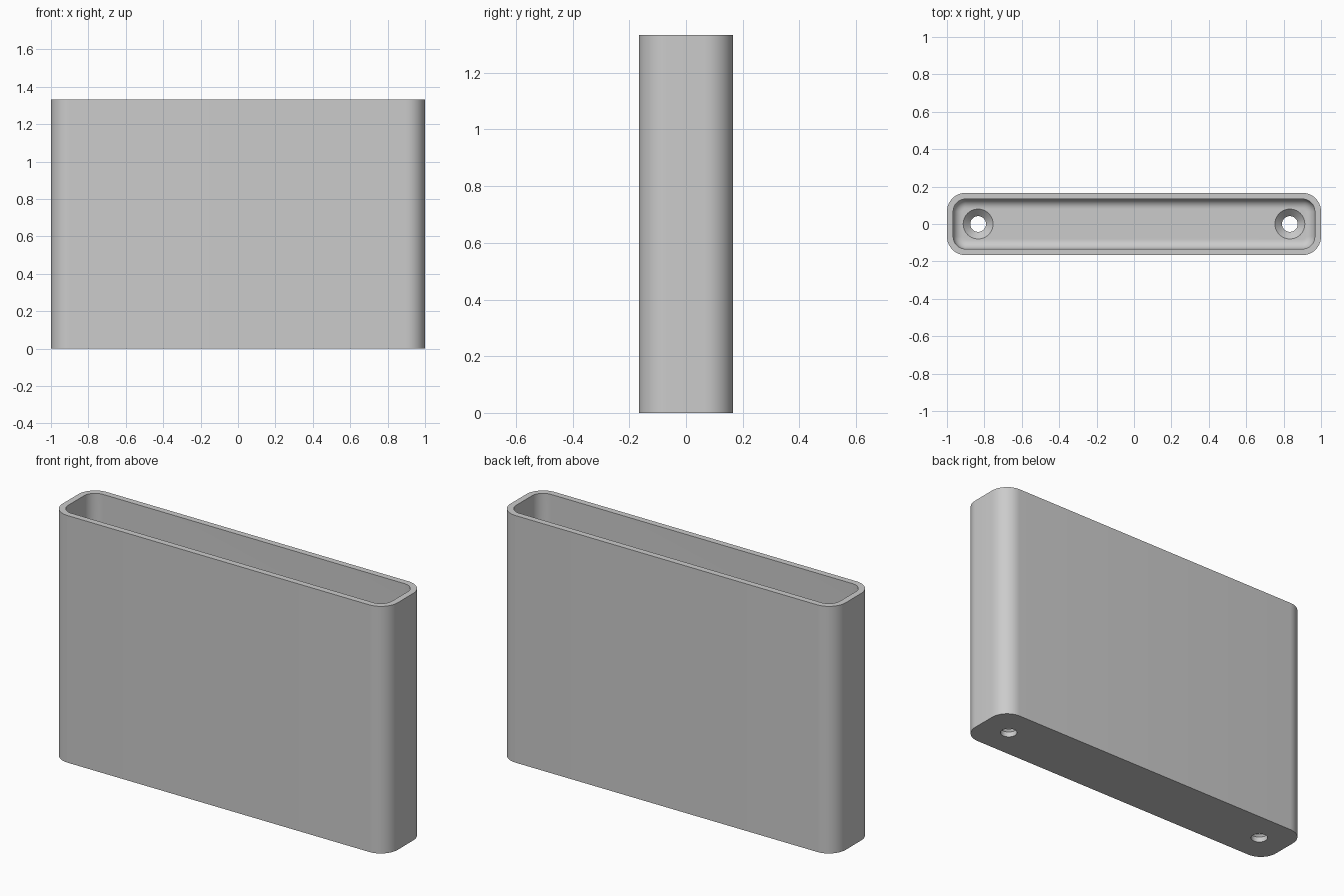
import bpy, bmesh
from math import sin, cos, pi

cube = bpy.data.objects.get("Cube")
if cube:
    bpy.data.objects.remove(cube, do_unlink=True)

HALF_X, HALF_Y, HEIGHT = 1.0, 1 / 6, 4 / 3
CORNER, WALL, FLOOR, FILLET = 0.1, 1 / 30, 1 / 15, 0.05
HOLE_X, HOLE_R, SINK_R = 5 / 6, 0.042, 0.08

grey = bpy.data.materials.new("light grey")
grey.use_nodes = True
grey.diffuse_color = (0.6, 0.6, 0.6, 1)
grey.node_tree.nodes["Principled BSDF"].inputs["Base Color"].default_value = (0.6, 0.6, 0.6, 1)


def rounded_ring(inset, z, steps=12):
    """Rounded rectangle, moved inward from the outer outline."""
    r = CORNER - inset
    cx, cy = HALF_X - CORNER, HALF_Y - CORNER
    points = []
    for q, (sx, sy) in enumerate([(1, 1), (-1, 1), (-1, -1), (1, -1)]):
        for i in range(steps + 1):
            a = (q + i / steps) * pi / 2
            points.append((sx * cx + r * cos(a), sy * cy + r * sin(a), z))
    return points


def round_ring(x, r, z, n=48):
    return [(x + r * cos(2 * pi * i / n), r * sin(2 * pi * i / n), z) for i in range(n)]


def loft(name, rings):
    """Closed solid through a stack of rings, capped at both ends."""
    bm = bmesh.new()
    loops = [[bm.verts.new(p) for p in ring] for ring in rings]
    for a, b in zip(loops, loops[1:]):
        for i in range(len(a)):
            j = (i + 1) % len(a)
            bm.faces.new((a[i], a[j], b[j], b[i]))
    bm.faces.new(loops[0][::-1])
    bm.faces.new(loops[-1])
    bmesh.ops.recalc_face_normals(bm, faces=bm.faces)
    mesh = bpy.data.meshes.new(name)
    bm.to_mesh(mesh)
    bm.free()
    mesh.materials.append(grey)
    obj = bpy.data.objects.new(name, mesh)
    bpy.context.collection.objects.link(obj)
    return obj


# Holder: outer wall, rim, inner wall, filleted inside floor
rings = [rounded_ring(0, 0), rounded_ring(0, HEIGHT), rounded_ring(WALL, HEIGHT)]
for i in range(9):
    a = i / 8 * pi / 2
    rings.append(rounded_ring(WALL + FILLET * (1 - cos(a)), FLOOR + FILLET * (1 - sin(a))))
holder = loft("holder_body", rings)

# Countersunk screw holes through the floor
for side, x in (("left", HOLE_X), ("right", -HOLE_X)):
    cutter = loft(side + "_screw_hole_cutter", [
        round_ring(x, HOLE_R, -0.1),
        round_ring(x, HOLE_R, FLOOR - (SINK_R - HOLE_R)),
        round_ring(x, SINK_R, FLOOR),
        round_ring(x, SINK_R, FLOOR + 0.1)])
    cutter.hide_render = True
    cut = holder.modifiers.new(side + "_screw_hole", 'BOOLEAN')
    cut.operation = 'DIFFERENCE'
    cut.solver = 'EXACT'
    cut.object = cutter
    bpy.ops.object.select_all(action='DESELECT')
    holder.select_set(True)
    bpy.context.view_layer.objects.active = holder
    bpy.ops.object.modifier_apply(modifier=cut.name)
    bpy.data.objects.remove(cutter, do_unlink=True)

bpy.ops.object.shade_smooth_by_angle(angle=pi / 6)
